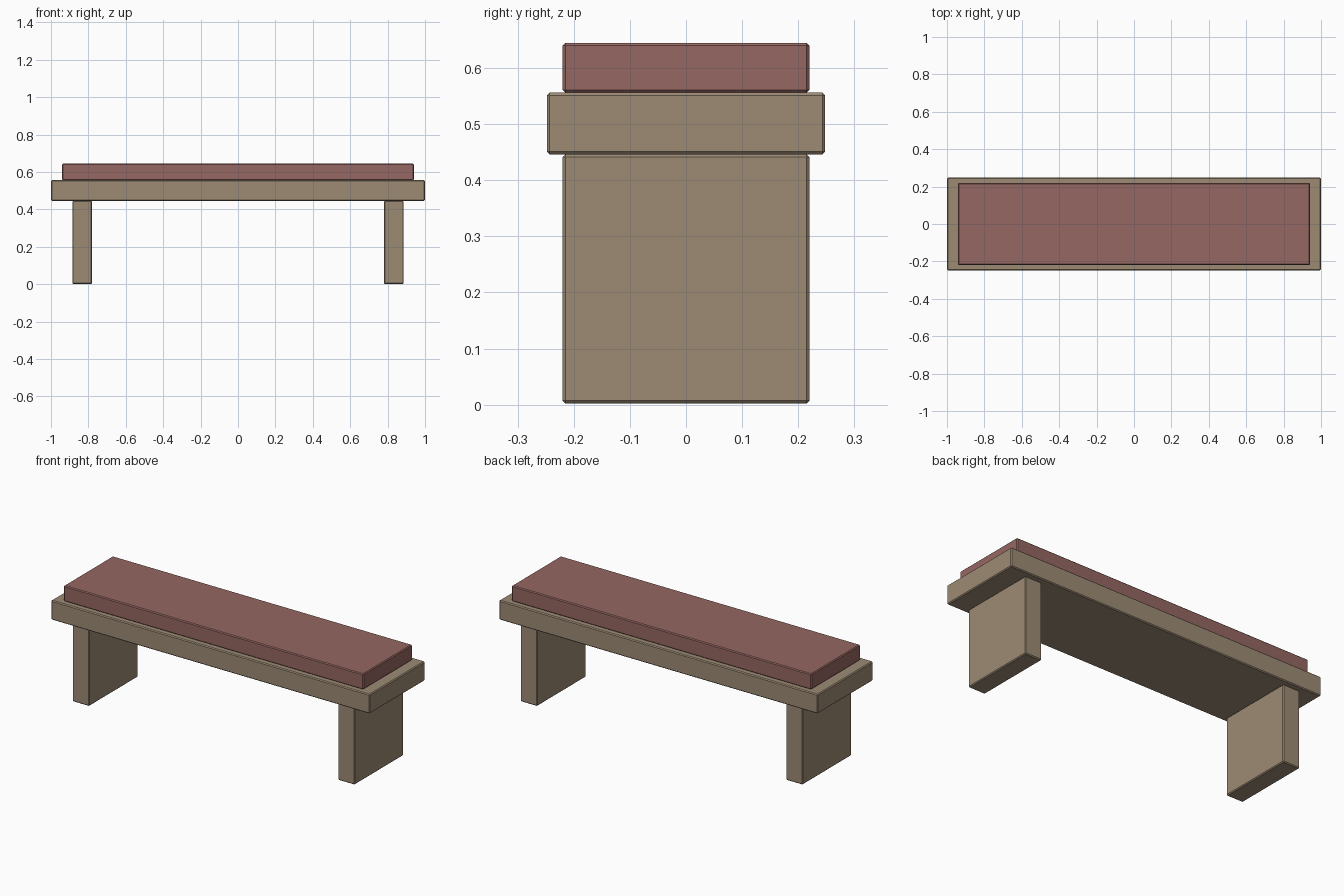
import bpy

if "Cube" in bpy.data.objects:
    bpy.data.objects.remove(bpy.data.objects["Cube"])


def material(name, color):
    m = bpy.data.materials.new(name)
    m.diffuse_color = (*color, 1.0)
    m.use_nodes = True
    m.node_tree.nodes["Principled BSDF"].inputs["Base Color"].default_value = m.diffuse_color
    return m


wood = material("tan_wood", (0.337, 0.258, 0.178))
fabric = material("dusty_red_fabric", (0.301, 0.136, 0.122))


def block(name, lo, hi, mat, bevel=0.005):
    """Box between two corners with a small chamfer on every edge."""
    bpy.ops.mesh.primitive_cube_add(size=1, location=[(a + b) / 2 for a, b in zip(lo, hi)])
    ob = bpy.context.object
    ob.name = name
    ob.scale = [b - a for a, b in zip(lo, hi)]
    bpy.ops.object.transform_apply(location=False, rotation=False, scale=True)
    ob.data.materials.append(mat)
    mod = ob.modifiers.new("edge", 'BEVEL')
    mod.width = bevel
    mod.segments = 1
    return ob


# slab legs at both ends
for side, x in (("left", -0.833), ("right", 0.833)):
    block(side + "_leg", (x - 0.053, -0.22, 0.002), (x + 0.053, 0.22, 0.446), wood)

# bench top and cushion
block("seat", (-1.0, -0.248, 0.446), (1.0, 0.248, 0.556), wood)
block("cushion", (-0.94, -0.22, 0.556), (0.94, 0.22, 0.645), fabric)
